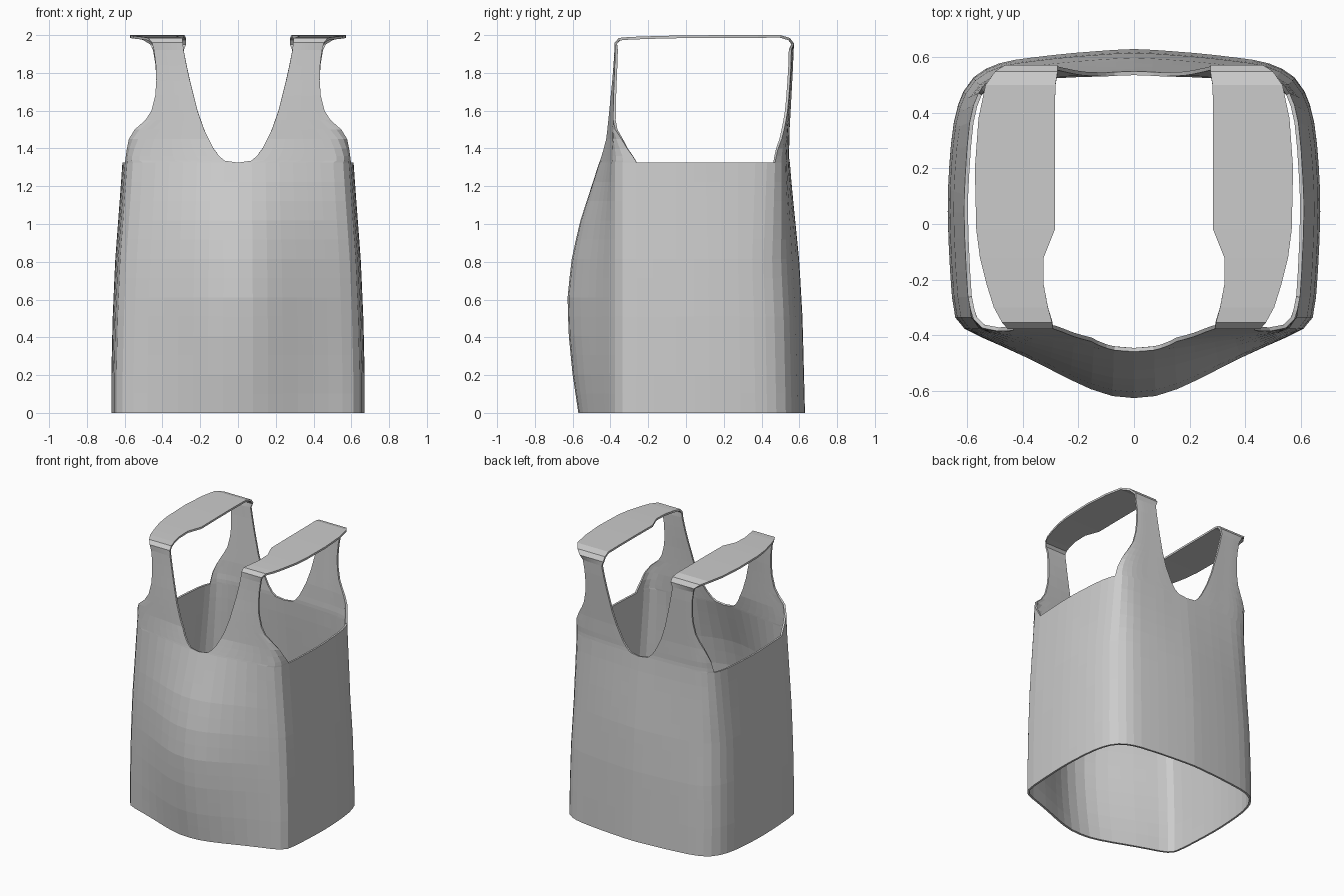
import bpy, bmesh

if "Cube" in bpy.data.objects:
    bpy.data.objects.remove(bpy.data.objects["Cube"], do_unlink=True)

# Profiles by height: half width, front depth, back depth, neckline and armhole edges
WIDTH = [(0, .67), (.2, .67), (.5, .663), (.8, .65), (1, .635), (1.2, .62), (1.4, .606), (2, .6)]
FRONT = [(0, .57), (.2, .6), (.4, .62), (.6, .628), (.8, .608), (1, .565), (1.2, .5),
         (1.33, .458), (1.45, .43), (1.65, .413), (1.8, .395), (1.92, .385)]
CORNER = [(1.3, .385), (1.6, .378), (1.9, .372)]
BACK = [(0, .63), (.5, .617), (.8, .6), (1.2, .56), (1.35, .548), (1.5, .553), (1.9, .58)]
NECK = [(1.325, 0), (1.335, .07), (1.36, .1), (1.4, .13), (1.5, .18), (1.6, .215), (1.8, .265), (1.92, .288)]
ARM_FRONT = [(1.325, .598), (1.335, .597), (1.36, .594), (1.4, .588), (1.45, .578), (1.5, .547),
             (1.55, .49), (1.6, .458), (1.68, .438), (1.8, .43), (1.92, .445)]
ARM_BACK = [(1.325, .56), (1.4, .55), (1.45, .535), (1.5, .51), (1.55, .48), (1.6, .455),
            (1.68, .438), (1.8, .43), (1.92, .45)]
# Shoulder strap stations: y, z, inner edge, outer edge
STRAP = [(-.378, 1.96, .292, .455), (-.355, 1.985, .295, .475), (-.3, 1.99, .31, .505),
         (-.22, 1.993, .325, .53), (-.12, 1.996, .325, .555), (-.02, 1.998, .285, .568),
         (.2, 2, .285, .573), (.38, 2, .285, .56), (.5, 2, .283, .535),
         (.55, 1.985, .275, .5), (.572, 1.955, .275, .465)]
TOP = 1.325
PANEL_Z = [TOP, 1.335, 1.36, 1.4, 1.45, 1.5, 1.55, 1.6, 1.68, 1.76, 1.84, 1.92]
COLS = 10


def lerp_table(table, z):
    if z <= table[0][0]:
        return table[0][1]
    for (z0, a), (z1, b) in zip(table, table[1:]):
        if z <= z1:
            return a + (b - a) * (z - z0) / (z1 - z0)
    return table[-1][1]


def section(z):
    """Half outline from front centre round the side to back centre."""
    w, f, b, c = (lerp_table(t, z) for t in (WIDTH, FRONT, BACK, CORNER))
    square = min(1, max(0, (z - .8) / .6))
    front = [(0, 1), (.15, .95), (.3, .79), (.45, .585), (.6, .38), (.75, .19), (.88, .02)]
    back = [(.965, .6, .7), (.9, .79, .9), (.8, .885, .95), (.68, .93, .97),
            (.52, .955, .98), (.35, .975, .99), (.17, .99, .995), (0, 1, 1)]
    pts = [(r * w, -c - (f - c) * k) for r, k in front]
    pts += [(.955 * w, .04 - c), (.98 * w, -.25), (w, 0), (.995 * w, .3 * b)]
    return pts + [(r * w, b * (p + (q - p) * square)) for r, p, q in back]


SIDE = 9          # index of the widest outline point
END = 18


def outline(pts, u):
    """Catmull-Rom point on the outline."""
    ext = [(-pts[1][0], pts[1][1])] + pts + [(-pts[-2][0], pts[-2][1])]
    i = min(int(u), END - 1)
    t = u - i
    a, b, c, d = ext[i:i + 4]
    return [.5 * (2 * q + (r - p) * t + (2 * p - 5 * q + 4 * r - s) * t * t
                  + (3 * q - p - 3 * r + s) * t ** 3) for p, q, r, s in zip(a, b, c, d)]


def find_u(pts, x, is_back):
    lo, hi = (END, SIDE) if is_back else (0, SIDE)
    for _ in range(30):
        mid = (lo + hi) / 2
        if outline(pts, mid)[0] < x:
            lo = mid
        else:
            hi = mid
    return lo if x > 0 else (END if is_back else 0)


def spread(a, b, n):
    return [a + (b - a) * i / n for i in range(n + 1)]


def panel_row(z, is_back):
    pts = section(z)
    arm = lerp_table(ARM_BACK if is_back else ARM_FRONT, z)
    us = spread(find_u(pts, lerp_table(NECK, z), is_back), find_u(pts, arm, is_back), COLS)
    return [(*outline(pts, u), z) for u in us]


def loft(bm, rows):
    grid = [[bm.verts.new(p) for p in row] for row in rows]
    for r0, r1 in zip(grid, grid[1:]):
        for j in range(len(r0) - 1):
            bm.faces.new((r0[j], r0[j + 1], r1[j + 1], r1[j]))


bm = bmesh.new()

# Torso tube, columns matched to the panels above
top = section(TOP)
uf = find_u(top, ARM_FRONT[0][1], False)
ub = find_u(top, ARM_BACK[0][1], True)
ring = spread(0, uf, COLS) + spread(uf, ub, 9)[1:] + spread(ub, END, COLS)[1:]
loft(bm, [[(*outline(section(z), u), z) for u in ring] for z in spread(0, TOP, 13)])

# Front panel, shoulder strap and back panel in one strip
rows = [panel_row(z, False) for z in PANEL_Z]
rows += [[(x, y, z) for x in spread(a, b, COLS)] for y, z, a, b in STRAP]
rows += [panel_row(z, True) for z in reversed(PANEL_Z)]
loft(bm, rows)
bmesh.ops.remove_doubles(bm, verts=bm.verts, dist=.0005)

mesh = bpy.data.meshes.new("tank_top")
bm.to_mesh(mesh)
bm.free()
shirt = bpy.data.objects.new("tank_top", mesh)
bpy.context.collection.objects.link(shirt)

# Mirror to the other half and give the cloth its thickness
mirror = shirt.modifiers.new("mirror", "MIRROR")
mirror.merge_threshold = .001
cloth = shirt.modifiers.new("cloth_thickness", "SOLIDIFY")
cloth.thickness = .014
cloth.offset = -1

# Plain grey cloth
grey = bpy.data.materials.new("grey_cloth")
grey.use_nodes = True
colour = (.6, .6, .6, 1)
grey.diffuse_color = colour
grey.node_tree.nodes["Principled BSDF"].inputs["Base Color"].default_value = colour
mesh.materials.append(grey)
